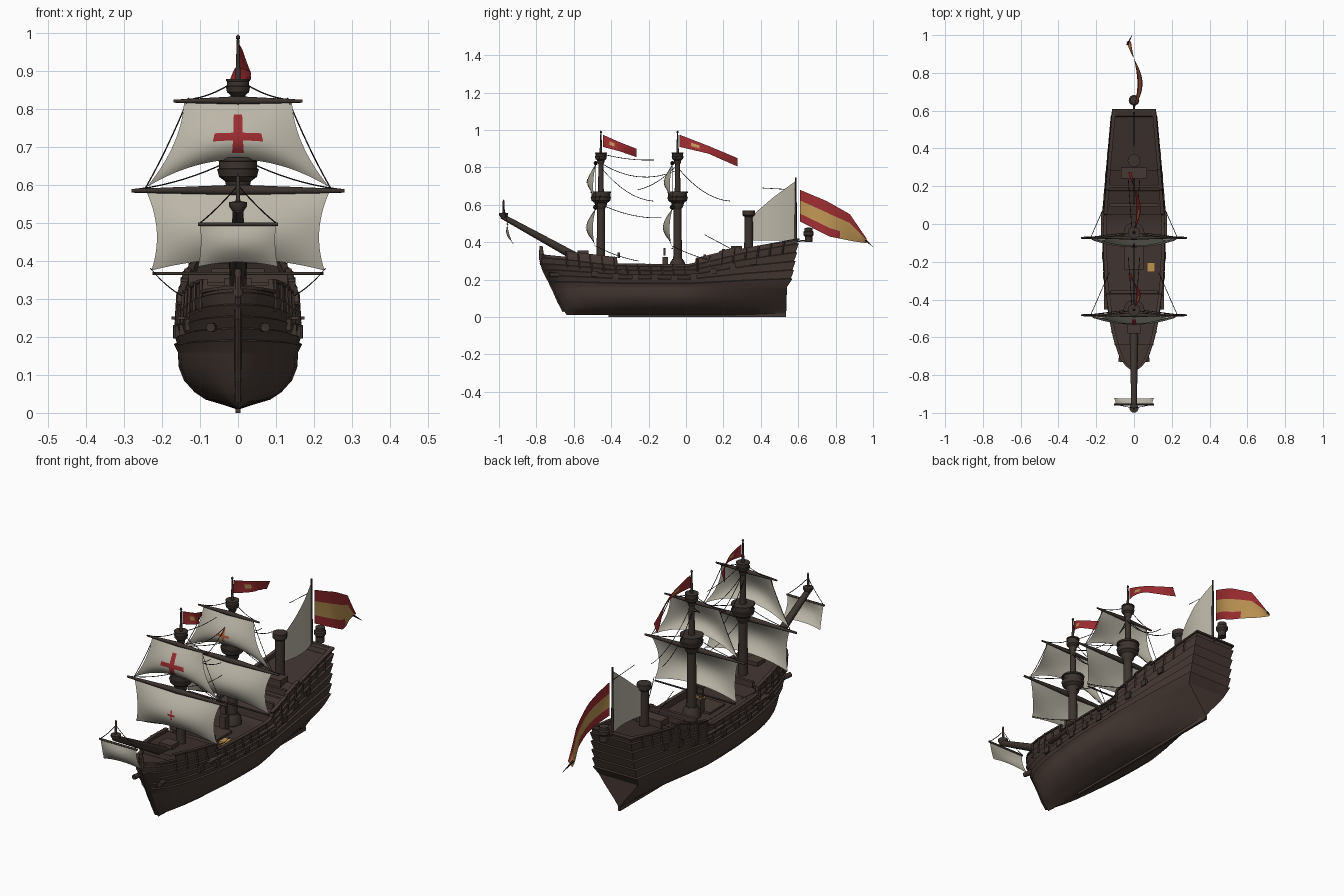
import bpy, bmesh, math
from mathutils import Vector

cube = bpy.data.objects.get("Cube")
if cube:
    bpy.data.objects.remove(cube)


def material(name, *rgb):
    m = bpy.data.materials.new(name)
    m.use_nodes = True
    m.diffuse_color = (*rgb, 1)
    m.node_tree.nodes["Principled BSDF"].inputs["Base Color"].default_value = (*rgb, 1)
    return m


WOOD = material("dark brown wood", .062, .041, .034)
DECK = material("deck brown", .050, .034, .029)
SPAR = material("spar brown", .045, .033, .027)
CLOTH = material("sail cloth", .50, .47, .39)
RED = material("flag red", .33, .025, .03)
GOLD = material("flag gold", .50, .29, .085)
ORANGE = material("emblem orange", .45, .11, .04)
ROPE = material("dark rope", .02, .016, .014)


def lerp(table, t):
    """Piecewise linear lookup in a short table."""
    for (a, p), (b, q) in zip(table, table[1:]):
        if t <= b:
            return p + (q - p) * max(0, t - a) / (b - a)
    return table[-1][1]


def finish(name, bm, mats, rule=None, angle=35):
    if not isinstance(mats, (list, tuple)):
        mats = [mats]
    bmesh.ops.remove_doubles(bm, verts=bm.verts, dist=.0001)
    bmesh.ops.recalc_face_normals(bm, faces=bm.faces)
    me = bpy.data.meshes.new(name)
    for f in bm.faces:
        f.smooth = True
        if rule:
            f.material_index = rule(f)
    bm.to_mesh(me)
    bm.free()
    me.set_sharp_from_angle(angle=math.radians(angle))
    for m in mats:
        me.materials.append(m)
    ob = bpy.data.objects.new(name, me)
    bpy.context.collection.objects.link(ob)
    return ob


def grid(name, func, nu, nv, mats, rule=None, angle=35):
    """Sheet through func(u, v); rule gets the middle u, v of each face."""
    bm = bmesh.new()
    vs = [[bm.verts.new(func(i / nu, j / nv)) for j in range(nv + 1)] for i in range(nu + 1)]
    for i in range(nu):
        for j in range(nv):
            f = bm.faces.new((vs[i][j], vs[i + 1][j], vs[i + 1][j + 1], vs[i][j + 1]))
            if rule:
                f.material_index = rule((i + .5) / nu, (j + .5) / nv)
    return finish(name, bm, mats, None, angle)


def spar(name, p, q, r1, r2, mat=SPAR, sides=12):
    p, q = Vector(p), Vector(q)
    bm = bmesh.new()
    bmesh.ops.create_cone(bm, cap_ends=True, segments=sides, radius1=r1, radius2=r2, depth=(q - p).length)
    turn = (q - p).to_track_quat("Z", "Y").to_matrix()
    for v in bm.verts:
        v.co = turn @ v.co + (p + q) / 2
    return finish(name, bm, mat)


def box(name, centre, size, mat=WOOD):
    bm = bmesh.new()
    bmesh.ops.create_cube(bm, size=1)
    for v in bm.verts:
        v.co = Vector(centre) + Vector(a * b for a, b in zip(v.co, size))
    return finish(name, bm, mat)


def lathe(name, y, z, profile, mat=SPAR):
    def point(u, v):
        r, h = profile[round(v * (len(profile) - 1))]
        a = u * math.tau
        return r * math.cos(a), y + r * math.sin(a), z + h
    return grid(name, point, 16, len(profile) - 1, mat)


def rope(name, p, q, sag=.02):
    cu = bpy.data.curves.new(name, "CURVE")
    cu.dimensions, cu.bevel_depth, cu.bevel_resolution = "3D", .0017, 0
    sp = cu.splines.new("POLY")
    sp.points.add(8)
    for i, pt in enumerate(sp.points):
        t = i / 8
        c = Vector(p).lerp(Vector(q), t)
        pt.co = (c.x, c.y, c.z - sag * 4 * t * (1 - t), 1)
    cu.materials.append(ROPE)
    bpy.context.collection.objects.link(bpy.data.objects.new(name, cu))


# Hull shape tables: stem and stern lines, beam by height, plan by length
STEM = [(0, -.63), (.05, -.665), (.165, -.715), (.28, -.775), (.4, -.78)]
STERN = [(0, .535), (.16, .54), (.2, .56), (.42, .6)]
BEAM = [(.01, .005), (.02, .035), (.035, .085), (.055, .115), (.085, .142), (.12, .156), (.18, .16), (.3, .152), (.42, .147)]
PLAN = [(0, 0), (.02, .26), (.05, .45), (.12, .66), (.2, .81), (.33, .95), (.45, 1), (.62, 1), (.8, .88), (1, .73)]
SHEER = [(0, .32), (.12, .305), (.3, .275), (.58, .27), (.8, .345), (1, .395)]
# Bulwark levels: end station, height over sheer, depth of deck below the rail
LEVELS = [(.1, .015, .012), (.3, .045, .015), (.61, .012, .035), (.7, .035, .02), (.78, .042, .022), (.985, .025, .022), (2, .025, .001)]


def hull_point(u, z, out=0, side=1):
    y = lerp(STEM, z) * (1 - u) + lerp(STERN, z) * u
    run = 1 - max(0, u - .55) / .45 * max(0, 1 - z / .17)
    bow = min(1, u * 20)
    x = max(0, lerp(BEAM, z) * lerp(PLAN, u) * run + out * bow)
    y += out * (max(0, u - .9) * 10 - (1 - bow))
    return side * x, y, z


def rail(u):
    add, depth = next((a, d) for end, a, d in LEVELS if u < end)
    return lerp(SHEER, u) + add, depth


def section(u):
    top, depth = rail(u)
    sheer = lerp(SHEER, u)
    pts = [(z, 0) for z in (.01, .02, .035, .055, .085, .12, .155)]
    for i in range(5):
        step = (sheer - .16) / 5
        pts += [(.16 + i * step, 0), (.16 + (i + 1) * step - .003, .008)]
    lip = top - .008
    pts += [(sheer, 0), (lip, 0), (lip, .008), (top, .008), (top, -.01), (top - depth, -.01)]
    right = [hull_point(u, *p) for p in pts]
    return right + [(-x, y, z) for x, y, z in reversed(right)]


# Hull with lapped planks, stepped decks and stepped transom
stations = [i / 48 for i in range(49)]
for end, _, _ in LEVELS[:-1]:
    stations += [end - .0006, end + .0006]
bm = bmesh.new()
rings = [[bm.verts.new(c) for c in section(u)] for u in sorted(stations)]
n = len(rings[0])
for a, b in zip(rings, rings[1:]):
    for i in range(n):
        j = (i + 1) % n
        bm.faces.new((a[i], b[i], b[j], a[j]))
last = rings[-1]
for i in range(n // 2 - 1):
    bm.faces.new((last[i], last[i + 1], last[n - 2 - i], last[n - 1 - i]))
finish("hull", bm, [WOOD, DECK], lambda f: int(abs(f.normal.z) > .9 and f.calc_center_median().z > .22
                                               and f.calc_area() > .001), 28)
box("keel", (0, .06, .01), (.012, .95, .02))
for i in range(6):
    zs = .03 + i * .055
    spar("stem_post", hull_point(0, zs), hull_point(0, zs + .055), .009, .009, WOOD, 8)
spar("figurehead", (0, -.77, .31), (0, -.775, .38), .014, .008, WOOD)

# Side timbers, gun port lids and hawse holes
for side in (-1, 1):
    for i in range(19):
        u = .1 + i * .047
        top, _ = rail(u)
        spar("side_timber", hull_point(u, lerp(SHEER, u) - .04, .006, side), hull_point(u, top, .006, side), .005, .005, WOOD, 4)
    for i in range(9):
        u = .2 + i * .08
        x, y, z = hull_point(u, lerp(SHEER, u) - .06, .006, side)
        box("gun_port", (x, y, z), (.014, .035, .03), SPAR)
    for mast_u in (.28, .57):
        x, y, z = hull_point(mast_u, .25, .01, side)
        box("channel", (x, y, z), (.02, .13, .008))
    spar("hawse", (side * .06, -.66, .225), (side * .072, -.73, .225), .012, .012)

# Deck fittings
for name, y, z, size in (("main_hatch", -.18, .25, (.1, .12, .02)), ("fore_hatch", -.55, .345, (.07, .06, .02)),
                         ("quarter_beam", .1, .32, (.26, .015, .03)), ("poop_beam", .2, .35, (.26, .015, .03)),
                         ("poop_house", .27, .355, (.14, .06, .05)), ("fore_beam", -.36, .33, (.25, .015, .03)),
                         ("capstan", -.11, .28, (.03, .03, .08)), ("bell_post", -.115, .35, (.03, .012, .04))):
    box(name, (0, y, z), size)
box("gold_cargo", (.09, -.23, .255), (.04, .05, .02), GOLD)

# Bowsprit with its little topmast
spar("bowsprit", (0, -.55, .30), (0, -.985, .54), .024, .014)
lathe("bowsprit_top", -.975, .53, [(0, 0), (.014, .0), (.024, .015), (.024, .025), (.006, .028), (.005, .09), (0, .1)])


def sail(name, y, top, bottom, widths, belly, arch, rake=0):
    w0, w1, w2 = widths

    def point(u, v, lift=0):
        s = 2 * u - 1
        w = w0 * (1 - v) * (1 - 2 * v) + 4 * w1 * v * (1 - v) + w2 * v * (2 * v - 1)
        z = top + (bottom - top) * v + arch * v * v * (1 - s * s)
        return s * w, y + rake * v - belly * math.sin(math.pi * v * .93) * (1 - .7 * s * s) - lift, z
    grid(name, point, 18, 14, CLOTH, angle=80)
    return point


def emblem(name, surf, u, v, w, h, mat):
    """Thin cross laid on the sail."""
    for a, b in ((w, h * .2), (w * .2, h)):
        grid(name, lambda i, j: surf(u + (2 * i - 1) * a, v + (2 * j - 1) * b, .003), 8, 8, mat, angle=80)


def flag(name, y0, y1, upper, lower, wave, mats, rule):
    def point(u, v):
        y = y0 + (y1 - y0) * u
        return wave * math.sin(u * 4.2) * (.4 + .6 * v), y, lerp(upper, u) * (1 - v) + lerp(lower, u) * v
    grid(name, point, 20, 12, mats, rule, 80)


LOW_TOP = [(.018, -.05), (.03, -.03), (.034, -.012), (.05, 0), (.055, .02), (.05, .022), (.05, .04), (.055, .042), (.055, .05), (.015, .05)]
HIGH_TOP = [(r * .58, h * .7) for r, h in LOW_TOP]

# Fore and main masts with yards, tops, sails and rigging
for label, y, mark in (("fore", -.455, RED), ("main", -.045, ORANGE)):
    spar(label + "_lower_mast", (0, y, .24), (0, y, .64), .024, .02)
    spar(label + "_topmast", (0, y, .64), (0, y, .88), .016, .012)
    spar(label + "_pole", (0, y, .88), (0, y, .99), .007, .003)
    lathe(label + "_truck", y, .98, [(0, 0), (.006, .006), (.005, .012), (0, .018)])
    lathe(label + "_base", y, .26, [(.045, 0), (.04, .03), (.028, .05), (.02, .05)])
    lathe(label + "_low_top", y, .622, LOW_TOP)
    lathe(label + "_high_top", y, .845, HIGH_TOP)
    yard_y = y - .028
    for side in (-1, 1):
        spar(label + "_course_yard", (0, yard_y, .587), (side * .28, yard_y, .585), .014, .005)
        spar(label + "_topsail_yard", (0, yard_y, .823), (side * .17, yard_y, .821), .011, .004)
        rope("lift", (0, y, .88), (side * .16, yard_y, .824), .015)
        rope("topsail_sheet", (side * .13, yard_y, .83), (side * .245, yard_y, .59), .01)
        rope("course_lift", (side * .03, y, .66), (side * .26, yard_y, .59), .01)
        rope("backstay", (side * .01, y, .8), (side * .03, y + .28, .62), .04)
        rope("sheet", (side * .23, yard_y, .38), (side * .13, y + .2, .3), .01)
    course = sail(label + "_course", yard_y, .58, .375, (.24, .214, .228), .05, .03)
    topsail = sail(label + "_topsail", yard_y, .818, .595, (.142, .17, .24), .045, .072)
    if label == "fore":
        emblem("topsail_cross", topsail, .5, .48, .19, .33, mark)
        emblem("course_cross", course, .5, .52, .045, .14, mark)
    else:
        emblem("topsail_cross", topsail, .5, .5, .1, .2, mark)
        spar("main_foot_spar", (-.225, yard_y, .367), (.225, yard_y, .367), .004, .004)
    length, drop = (.18, .075) if label == "fore" else (.31, .125)
    flag(label + "_pennant", y + .01, y + .01 + length, [(0, .975), (.5, .965 - drop * .4), (1, .975 - drop)],
         [(0, .91), (.5, .905 - drop * .25), (1, .93 - drop)], .035, [RED, GOLD],
         lambda u, v: int(abs(u - .28) < .08 and abs(v - .5) < .2))

# Stays between the masts
rope("top_stay", (0, -.45, .82), (0, -.06, .78), .05)
rope("middle_stay", (0, -.45, .6), (0, -.13, .53), .02)
rope("high_stay", (0, -.44, .87), (0, -.17, .84), .01)
rope("main_stay", (0, -.06, .8), (0, -.26, .68), .02)
rope("poop_stay", (0, .1, .44), (0, .25, .36), 0)
rope("mizzen_stay", (0, .41, .69), (0, .585, .68), 0)

# Spritsail under the bowsprit
spar("sprit_yard", (-.105, -.955, .497), (.105, -.955, .497), .005, .005)
sail("spritsail", -.955, .495, .385, (.1, .098, .105), .022, .012, .035)
for side in (-1, 1):
    rope("sprit_lift", (0, -.975, .6), (side * .1, -.955, .5), .005)

# Mizzen mast, fore-and-aft sail and ensign
spar("mizzen_mast", (0, .335, .36), (0, .335, .54), .024, .022)
lathe("mizzen_top", .335, .535, [(.022, 0), (.034, .01), (.034, .035), (.028, .036), (0, .03)])
spar("ensign_staff", (0, .587, .39), (0, .587, .745), .007, .004)
grid("mizzen_sail", lambda u, v: (.018 * math.sin(math.pi * u), .35 + .233 * u,
                                  .41 * (1 - v) + v * lerp([(0, .54), (.5, .64), (1, .725)], u)), 10, 8, CLOTH, None, 80)
flag("ensign", .61, .965, [(0, .68), (.4, .62), (.75, .55), (1, .42)],
     [(0, .51), (.45, .43), (.8, .405), (1, .395)], .045, [RED, GOLD],
     lambda u, v: int(.3 < v < .74 or (u > .6 and v > .3)))
spar("ensign_tip", (-.035, .95, .42), (-.01, 1, .375), .006, .001, ROPE, 6)

# Stern lantern on its bracket
spar("lantern_bracket", (0, .59, .405), (0, .655, .41), .004, .004)
lathe("stern_lantern", .655, .4, [(0, 0), (.02, 0), (.02, .03), (.028, .04), (.028, .055), (.022, .06), (.022, .075), (0, .08)])
